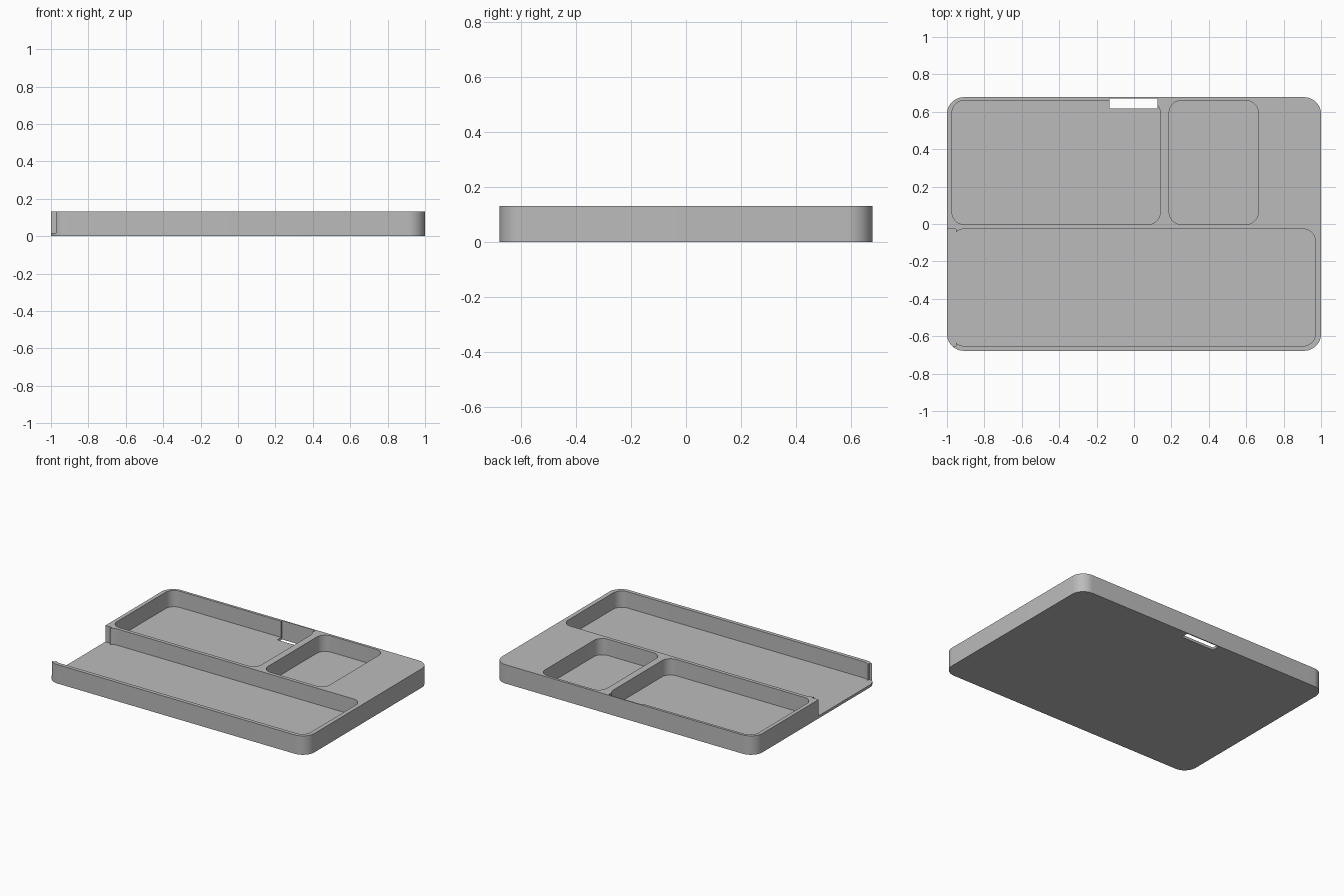
import bpy
import bmesh
from math import cos, sin, pi, radians

HALF_Y = 0.678
HEIGHT = 0.131
FLOOR = 0.018
ABOVE = HEIGHT + 0.1

cube = bpy.data.objects.get("Cube")
if cube:
    bpy.data.objects.remove(cube, do_unlink=True)

grey = bpy.data.materials.new("plain grey")
grey.use_nodes = True
colour = (0.5, 0.5, 0.5, 1)
grey.diffuse_color = colour
grey.node_tree.nodes["Principled BSDF"].inputs["Base Color"].default_value = colour


def slab(name, x0, x1, y0, y1, z0, z1, radius=0.0, steps=12):
    """Upright slab with optionally rounded vertical corners."""
    centres = [(x1 - radius, y1 - radius), (x0 + radius, y1 - radius),
               (x0 + radius, y0 + radius), (x1 - radius, y0 + radius)]
    bm = bmesh.new()
    ring = []
    for quarter, (cx, cy) in enumerate(centres):
        for i in range(steps + 1 if radius else 1):
            a = (quarter + i / steps) * pi / 2
            ring.append(bm.verts.new((cx + radius * cos(a), cy + radius * sin(a), z0)))
    base = bm.faces.new(ring)
    top = bmesh.ops.extrude_face_region(bm, geom=[base])["geom"]
    bmesh.ops.translate(bm, vec=(0, 0, z1 - z0),
                        verts=[v for v in top if isinstance(v, bmesh.types.BMVert)])
    bmesh.ops.recalc_face_normals(bm, faces=bm.faces)
    mesh = bpy.data.meshes.new(name)
    bm.to_mesh(mesh)
    bm.free()
    mesh.materials.append(grey)
    obj = bpy.data.objects.new(name, mesh)
    bpy.context.collection.objects.link(obj)
    return obj


# Tray body
tray = slab("tray", -1, 1, -HALF_Y, HALF_Y, 0, HEIGHT, 0.09)

# Pockets, open channel end and the slot through the floor at the back
cutters = [
    slab("large_pocket_cutter", -0.973, 0.14, -0.002, 0.66, FLOOR, ABOVE, 0.065),
    slab("small_pocket_cutter", 0.188, 0.664, -0.002, 0.66, FLOOR, ABOVE, 0.065),
    slab("channel_cutter", -0.973, 0.97, -0.652, -0.027, FLOOR, ABOVE, 0.065),
    slab("channel_end_cutter", -1.1, -0.952, -0.652, -0.027, FLOOR, ABOVE),
    slab("back_slot_cutter", -0.13, 0.125, 0.617, 0.671, -0.1, ABOVE),
]

bpy.ops.object.select_all(action="DESELECT")
bpy.context.view_layer.objects.active = tray
tray.select_set(True)
for cutter in cutters:
    cutter.hide_render = True
    mod = tray.modifiers.new(cutter.name, "BOOLEAN")
    mod.operation = "DIFFERENCE"
    mod.solver = "EXACT"
    mod.object = cutter
    bpy.ops.object.modifier_apply(modifier=mod.name)
    bpy.data.objects.remove(cutter, do_unlink=True)

bpy.ops.object.shade_smooth_by_angle(angle=radians(30))
